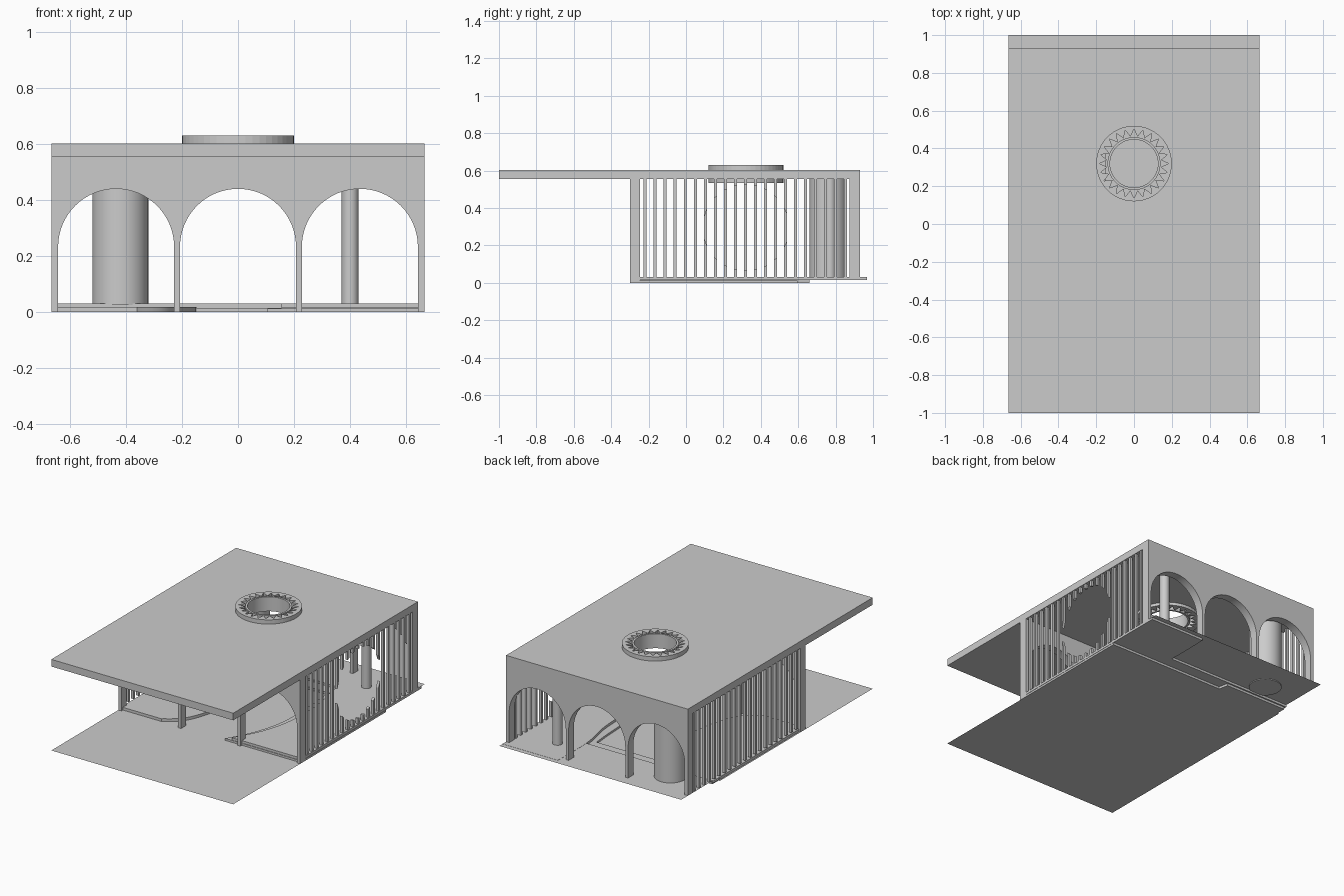
import bpy, bmesh
from math import sin, cos, pi, sqrt
from mathutils import Vector

if "Cube" in bpy.data.objects:
    bpy.data.objects.remove(bpy.data.objects["Cube"])

W = 0.665            # half width of the building
ROOM_Y = 0.32        # centre of the round openings


def make(name, bm):
    bmesh.ops.recalc_face_normals(bm, faces=bm.faces)
    me = bpy.data.meshes.new(name)
    bm.to_mesh(me)
    bm.free()
    ob = bpy.data.objects.new(name, me)
    bpy.context.collection.objects.link(ob)
    return ob


def add_prism(bm, pts, vec):
    """Extrude a closed outline of 3D points along vec."""
    f = bm.faces.new([bm.verts.new(p) for p in pts])
    r = bmesh.ops.extrude_face_region(bm, geom=[f], use_keep_orig=True)
    vs = [g for g in r['geom'] if isinstance(g, bmesh.types.BMVert)]
    bmesh.ops.translate(bm, vec=Vector(vec), verts=vs)


def prism(name, pts, vec):
    bm = bmesh.new()
    add_prism(bm, pts, vec)
    return make(name, bm)


def smooth(ob):
    bpy.ops.object.select_all(action='DESELECT')
    bpy.context.view_layer.objects.active = ob
    ob.select_set(True)
    bpy.ops.object.shade_smooth_by_angle()


def column(name, x, y, r, z0, z1, n=48):
    ob = prism(name, [(x + r * cos(2 * pi * i / n), y + r * sin(2 * pi * i / n), z0)
                      for i in range(n)], (0, 0, z1 - z0))
    smooth(ob)
    return ob


def ring(name, outer, inner, z0, z1):
    """Tube with outer and inner radius functions of the step number."""
    n = 48
    bm = bmesh.new()
    loops = []
    for rf, z in ((outer, z0), (outer, z1), (inner, z1), (inner, z0)):
        loops.append([bm.verts.new((rf(i) * cos(2 * pi * i / n),
                                    ROOM_Y + rf(i) * sin(2 * pi * i / n), z)) for i in range(n)])
    for k in range(4):
        a, b = loops[k], loops[(k + 1) % 4]
        for i in range(n):
            j = (i + 1) % n
            bm.faces.new((a[i], a[j], b[j], b[i]))
    return make(name, bm)


# roof slab with round skylight hole
roof = prism("roof", [(-W, -1, .555), (W, -1, .555), (W, .93, .555), (-W, .93, .555)], (0, 0, .047))
cutter = column("roof_hole_cutter", 0, ROOM_Y, .195, .4, .8)
cutter.hide_render = True
mod = roof.modifiers.new("hole", 'BOOLEAN')
mod.object = cutter
mod.operation = 'DIFFERENCE'
mod.solver = 'EXACT'
bpy.context.view_layer.objects.active = roof
bpy.ops.object.modifier_apply(modifier="hole")
bpy.data.objects.remove(cutter)

# skylight: toothed outer collar and thin inner collar
ring("skylight_toothed_collar", lambda i: .2, lambda i: .143 if i % 2 else .183, .535, .63)
smooth(ring("skylight_inner_collar", lambda i: .14, lambda i: .127, .535, .63))

# arcaded front and rear walls
def arcade(name, y, depth, base):
    pts = [(-W, base)]
    for cx in (-.435, 0, .435):
        pts.append((cx - .207, base))
        pts += [(cx - .207 * cos(pi * i / 32), .233 + .207 * sin(pi * i / 32)) for i in range(33)]
        pts.append((cx + .207, base))
    pts += [(W, base), (W, .555), (-W, .555)]
    smooth(prism(name, [(x, y, z) for x, z in pts], (0, depth, 0)))

arcade("front_arcade", -.3, .055, 0)
arcade("rear_arcade", .875, .055, .03)

# slatted side screens; the right one has a round opening
def screen(name, x, radius):
    bm = bmesh.new()
    for k in range(21):
        y0 = -.226 + k * .0535
        y1 = y0 + .016
        base = .03
        d0, d1 = y0 - ROOM_Y, y1 - ROOM_Y
        if max(abs(d0), abs(d1)) < radius:
            h0, h1 = sqrt(radius**2 - d0**2), sqrt(radius**2 - d1**2)
            add_prism(bm, [(x, y0, base), (x, y1, base), (x, y1, .295 - h1), (x, y0, .295 - h0)], (.018, 0, 0))
            add_prism(bm, [(x, y0, .295 + h0), (x, y1, .295 + h1), (x, y1, .556), (x, y0, .556)], (.018, 0, 0))
        else:
            add_prism(bm, [(x, y0, base), (x, y1, base), (x, y1, .556), (x, y0, .556)], (.018, 0, 0))
    make(name, bm)

screen("right_slat_screen", .643, .23)
screen("left_slat_screen", -.661, 0)

# ground sheet stepping up toward the rear
bm = bmesh.new()
rows = [[bm.verts.new((x, y, z)) for x in (-W, W)] for y, z in
        ((-1, 0), (.595, 0), (.595, .015), (.67, .015), (.67, .03), (1, .03))]
for a, b in zip(rows, rows[1:]):
    bm.faces.new((a[0], a[1], b[1], b[0]))
make("ground", bm)

# raised floors with curved edges
def curve(pts, steps=8):
    p = [Vector(q) for q in [pts[0]] + pts + [pts[-1]]]
    out = []
    for a, b, c, d in zip(p, p[1:], p[2:], p[3:]):
        for s in range(steps):
            t = s / steps
            out.append(.5 * (2 * b + (c - a) * t + (2 * a - 5 * b + 4 * c - d) * t * t
                             + (3 * b - a - 3 * c + d) * t**3))
    return out + [p[-1]]

def stage(name, edge, side, z0, z1):
    e = curve(edge)
    pts = [(v.x, v.y, z0) for v in e] + [(side, e[-1].y, z0), (side, e[0].y, z0)]
    smooth(prism(name, pts, (0, 0, z1 - z0)))

stage("left_raised_floor", [(-.36, -.285), (-.25, -.19), (-.18, 0), (-.15, .25), (-.16, .45), (-.2, .66)],
      -W + .01, 0, .018)
right = [(.155, -.285), (.25, -.1), (.305, .115), (.305, .4), (.26, .66), (.26, .967)]
stage("right_raised_floor", right, W, .015, .031)
stage("right_floor_lower_step", [(x - .05, y) for x, y in right[:4]] + [(.24, .595)], W, 0, .013)

# interior columns
column("large_column", -.42, .76, .1, .025, .556)
column("small_column", .4, .77, .03, .025, .556)
